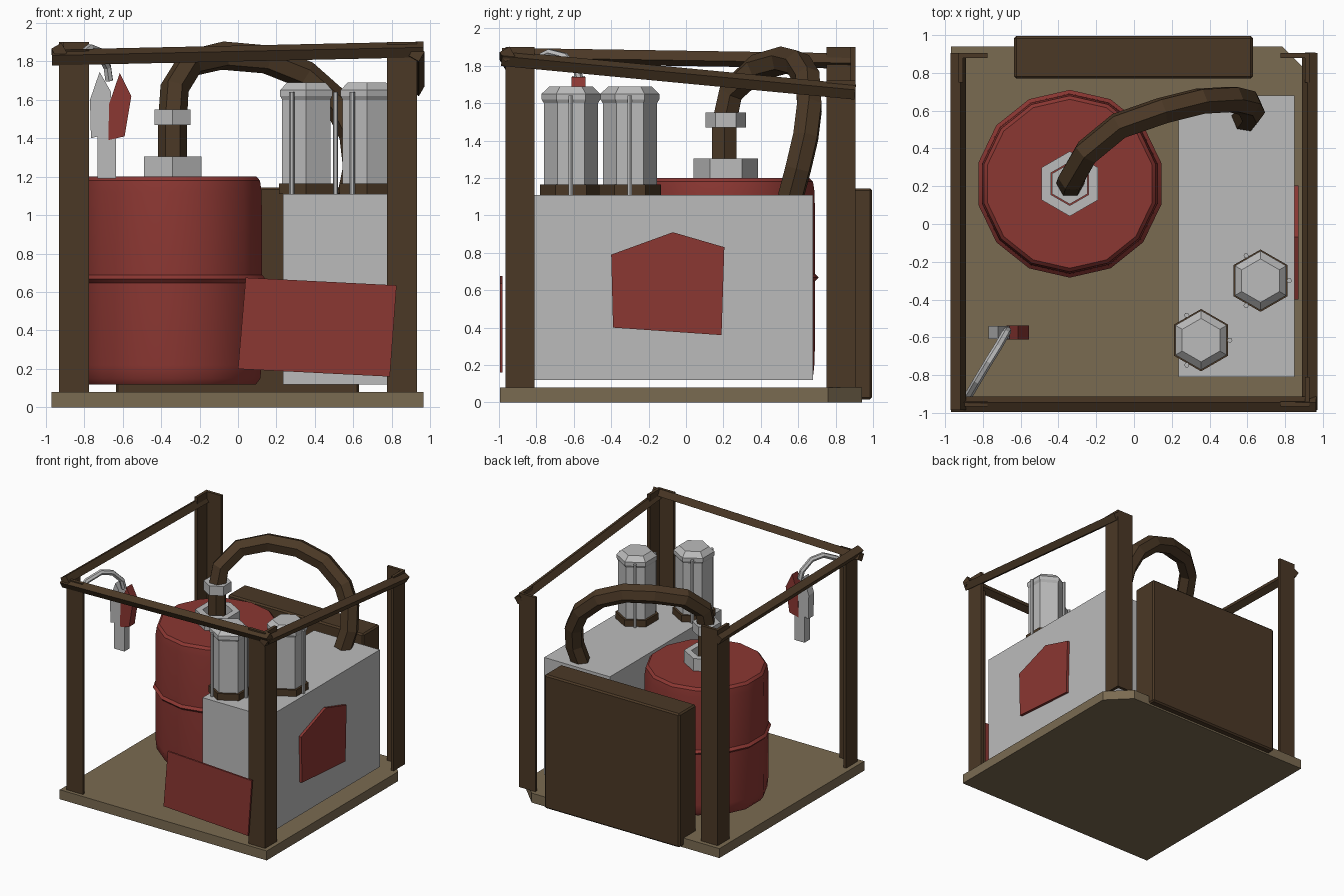
import bpy, bmesh, math
from mathutils import Vector, Matrix

if "Cube" in bpy.data.objects:
    bpy.data.objects.remove(bpy.data.objects["Cube"])


def material(name, rgb):
    m = bpy.data.materials.new(name)
    m.diffuse_color = (*rgb, 1)
    m.use_nodes = True
    m.node_tree.nodes["Principled BSDF"].inputs["Base Color"].default_value = m.diffuse_color
    return m


RED = material("red paint", (0.26, 0.038, 0.032))
GREY = material("light grey metal", (0.50, 0.50, 0.50))
BROWN = material("dark brown steel", (0.070, 0.040, 0.019))
TAN = material("tan floor", (0.195, 0.145, 0.083))


def finish(name, bm, mat, smooth=None):
    bmesh.ops.recalc_face_normals(bm, faces=bm.faces)
    me = bpy.data.meshes.new(name)
    bm.to_mesh(me)
    bm.free()
    me.materials.append(mat)
    ob = bpy.data.objects.new(name, me)
    bpy.context.collection.objects.link(ob)
    if smooth:
        bpy.ops.object.select_all(action='DESELECT')
        ob.select_set(True)
        bpy.context.view_layer.objects.active = ob
        bpy.ops.object.shade_smooth_by_angle(angle=math.radians(smooth))
    return ob


def prism(name, outline, depth, mat):
    """Extrude a planar 3D outline along the depth vector."""
    bm = bmesh.new()
    f = bm.faces.new([bm.verts.new(p) for p in outline])
    r = bmesh.ops.extrude_face_region(bm, geom=[f], use_keep_orig=True)
    moved = [v for v in r["geom"] if isinstance(v, bmesh.types.BMVert)]
    bmesh.ops.translate(bm, verts=moved, vec=depth)
    return finish(name, bm, mat)


def box(name, x, y, z, mat):
    outline = [(x[0], y[0], z[0]), (x[1], y[0], z[0]), (x[1], y[1], z[0]), (x[0], y[1], z[0])]
    return prism(name, outline, (0, 0, z[1] - z[0]), mat)


def lathe(name, centre, profile, sides, mat, turn=0.0, ring=False, smooth=None):
    """Spin (radius, z) points; a ring profile closes on itself, others get end caps."""
    bm = bmesh.new()
    loops = []
    for r, z in profile:
        loops.append([bm.verts.new((centre[0] + r * math.cos(turn + a), centre[1] + r * math.sin(turn + a), z))
                      for a in (2 * math.pi * i / sides for i in range(sides))])
    pairs = list(zip(loops, loops[1:]))
    if ring:
        pairs.append((loops[-1], loops[0]))
    else:
        bm.faces.new(loops[0])
        bm.faces.new(loops[-1])
    for a, b in pairs:
        for i in range(sides):
            j = (i + 1) % sides
            bm.faces.new((a[i], a[j], b[j], b[i]))
    return finish(name, bm, mat, smooth)


def tube(name, points, radius, mat):
    """Six-sided pipe along a path."""
    cu = bpy.data.curves.new(name, 'CURVE')
    cu.dimensions = '3D'
    cu.bevel_depth = radius
    cu.bevel_resolution = 1
    cu.use_fill_caps = True
    sp = cu.splines.new('POLY')
    sp.use_smooth = False
    sp.points.add(len(points) - 1)
    for p, co in zip(sp.points, points):
        p.co = (*co, 1)
    cu.materials.append(mat)
    ob = bpy.data.objects.new(name, cu)
    bpy.context.collection.objects.link(ob)
    return ob


def rail(name, a, b, roll, side=0.06):
    """Square bar from a to b, rolled about its own axis."""
    a, b = Vector(a), Vector(b)
    d = b - a
    across = d.cross(Vector((0, 0, 1))).normalized()
    up = across.cross(d).normalized()
    rot = Matrix.Rotation(math.radians(roll), 3, d.normalized())
    h = side / 2
    outline = [a + rot @ (across * s * h + up * t * h) for s, t in ((-1, -1), (1, -1), (1, 1), (-1, 1))]
    return prism(name, outline, d, BROWN)


# Floor slab with one clipped corner
prism("floor_slab", [(-0.97, -0.995, 0), (0.965, -0.995, 0), (0.965, 0.76, 0),
                     (0.785, 0.94, 0), (-0.97, 0.94, 0)], (0, 0, 0.08), TAN)

# Angle-iron corner posts
W, T = 0.155, 0.025
for label, sx, sy, cy, top in (("front_left", -1, -1, -0.965, 1.86), ("front_right", 1, -1, -0.965, 1.90),
                               ("back_left", -1, 1, 0.905, 1.90), ("back_right", 1, 1, 0.905, 1.72)):
    ell = [(0, 0), (W, 0), (W, T), (T, T), (T, W), (0, W)]
    prism(label + "_post", [(sx * (0.93 - u), cy - sy * v, 0.08) for u, v in ell],
          (0, 0, top - 0.08), BROWN)

# Top rails on three sides
rail("front_rail", (-0.968, -0.955, 1.82), (0.965, -0.955, 1.862), 30)
rail("left_rail", (-0.93, 0.905, 1.825), (-0.93, -0.985, 1.855), 30)
rail("right_rail", (0.93, -0.985, 1.84), (0.93, 0.905, 1.66), 30)

# Rear panel
panel = box("rear_panel", (-0.635, 0.63), (0.77, 0.995), (0.015, 1.145), BROWN)
bev = panel.modifiers.new("edge", 'BEVEL')
bev.width = 0.012
bev.segments = 1

# Barrel with a middle rib
BC = (-0.34, 0.213)
lathe("barrel", BC, [(0.445, 0.12), (0.468, 0.15), (0.475, 0.22), (0.478, 0.648), (0.497, 0.668),
                     (0.478, 0.688), (0.475, 1.12), (0.466, 1.18), (0.447, 1.20)], 14, RED,
      turn=math.pi / 14, smooth=32)

# Hexagonal collars on the barrel and the pipe
for name, ro, ri, z0, z1 in (("barrel_collar", 0.172, 0.115, 1.20, 1.305), ("pipe_collar", 0.108, 0.06, 1.47, 1.55)):
    lathe(name, BC, [(ro, z0), (ro, z1), (ri, z1), (ri, z0)], 6, GREY, turn=math.pi / 2, ring=True)

# Thick bent pipe from the barrel to the cabinet
tube("bent_pipe", [(-0.34, 0.205, 1.20), (-0.34, 0.205, 1.50), (-0.33, 0.24, 1.66), (-0.25, 0.38, 1.79),
                   (-0.08, 0.52, 1.83), (0.15, 0.60, 1.81), (0.35, 0.65, 1.73), (0.52, 0.66, 1.58),
                   (0.60, 0.64, 1.42), (0.62, 0.60, 1.25), (0.59, 0.56, 1.10)], 0.075, BROWN)

# Cabinet
box("cabinet", (0.235, 0.85), (-0.81, 0.68), (0.12, 1.11), GREY)

# Two hexagonal canisters with base rings and thin rods
for n, c in enumerate(((0.355, -0.615), (0.67, -0.30)), 1):
    lathe(f"canister_base_{n}", c, [(0.165, 1.11), (0.165, 1.165)], 6, BROWN, turn=math.pi / 2)
    lathe(f"canister_{n}", c, [(0.145, 1.165), (0.145, 1.60), (0.157, 1.62), (0.157, 1.65), (0.115, 1.69)],
          6, GREY, turn=math.pi / 2)
    for k in range(3):
        a = k * 2 * math.pi / 3
        lathe(f"canister_{n}_rod_{k + 1}", (c[0] + 0.152 * math.cos(a), c[1] + 0.152 * math.sin(a)),
              [(0.014, 1.11), (0.014, 1.64)], 6, GREY)

# Red sign plates
prism("front_sign", [(0.0, -0.995, 0.20), (0.79, -0.995, 0.16), (0.825, -0.995, 0.635), (0.04, -0.995, 0.675)],
      (0, 0.015, 0), RED)
prism("side_sign", [(0.85, -0.39, 0.40), (0.85, 0.19, 0.36), (0.85, 0.205, 0.83),
                    (0.85, -0.07, 0.91), (0.85, -0.40, 0.79)], (0.022, 0, 0), RED)

# Hanging nozzle: grip, grey half, red half, and hose
box("nozzle_grip", (-0.73, -0.635), (-0.61, -0.54), (1.19, 1.43), GREY)
prism("nozzle_body", [(-0.765, -0.61, 1.40), (-0.66, -0.61, 1.43), (-0.66, -0.61, 1.64),
                      (-0.72, -0.61, 1.745), (-0.77, -0.61, 1.60)], (0, 0.07, 0), GREY)
prism("nozzle_guard", [(-0.675, -0.612, 1.39), (-0.59, -0.612, 1.41), (-0.555, -0.612, 1.62),
                       (-0.615, -0.612, 1.74), (-0.67, -0.612, 1.58)], (0, 0.074, 0), RED)
tube("nozzle_hose", [(-0.67, -0.565, 1.70), (-0.68, -0.58, 1.77), (-0.72, -0.65, 1.85), (-0.77, -0.73, 1.87),
                     (-0.83, -0.83, 1.82), (-0.88, -0.915, 1.71)], 0.022, GREY)
